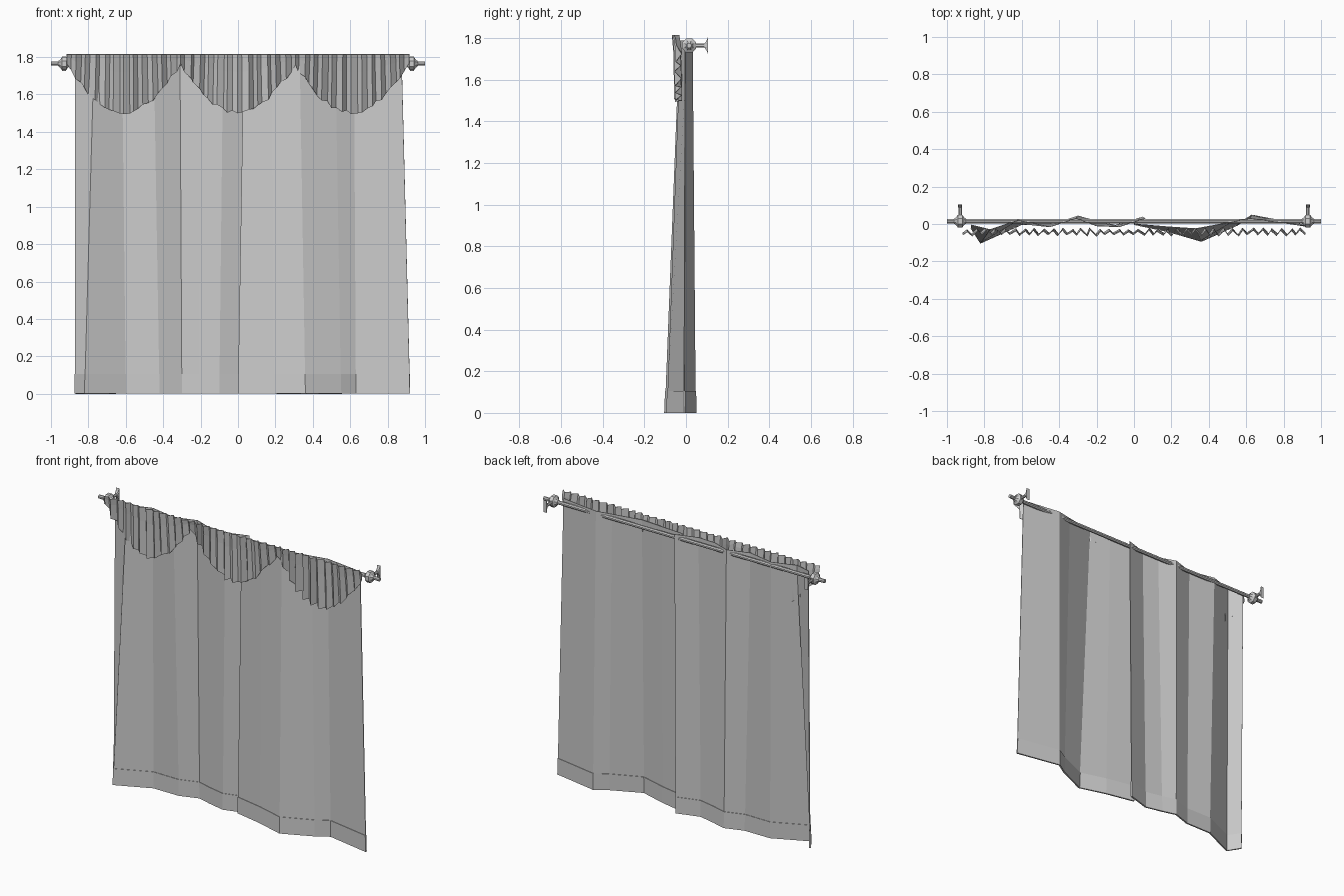
import bpy, bmesh, math, random
from mathutils import Vector

if "Cube" in bpy.data.objects:
    bpy.data.objects.remove(bpy.data.objects["Cube"])

random.seed(4)


def mesh_object(name, verts, faces):
    me = bpy.data.meshes.new(name)
    me.from_pydata(verts, [], faces)
    me.update()
    ob = bpy.data.objects.new(name, me)
    bpy.context.collection.objects.link(ob)
    return ob


def sheet(name, rows, thickness=0.0, offset=0.0):
    n = len(rows[0])
    faces = [(r * n + i, r * n + i + 1, (r + 1) * n + i + 1, (r + 1) * n + i)
             for r in range(len(rows) - 1) for i in range(n - 1)]
    ob = mesh_object(name, [p for row in rows for p in row], faces)
    if thickness:
        m = ob.modifiers.new("thickness", 'SOLIDIFY')
        m.thickness, m.offset = thickness, offset
    return ob


def lathe(name, profile, origin, axis, sides=8):
    # profile holds (distance along axis, radius) pairs
    q = Vector(axis).to_track_quat('Z', 'Y')
    verts, faces = [], []
    for d, r in profile:
        for k in range(sides):
            a = 2 * math.pi * (k + 0.5) / sides
            verts.append(Vector(origin) + q @ Vector((r * math.cos(a), r * math.sin(a), d)))
    for j in range(len(profile) - 1):
        for k in range(sides):
            k2 = (k + 1) % sides
            faces.append((j * sides + k, j * sides + k2, (j + 1) * sides + k2, (j + 1) * sides + k))
    faces.append(tuple(reversed(range(sides))))
    faces.append(tuple(range((len(profile) - 1) * sides, len(profile) * sides)))
    return mesh_object(name, verts, faces)


# Curtain panels: (bottom x, bottom y, top x, top y) at each fold
panels = {
    "left": [(-.87, -.02, -.87, -.005), (-.82, -.10, -.77, -.03), (-.60, .0, -.62, .02),
             (-.42, .0, -.45, -.015), (-.30, .04, -.31, .03), (-.21, .015, -.20, -.01),
             (-.10, -.01, -.08, -.015), (.05, .035, .06, .03)],
    "right": [(.0, .0, .03, -.005), (.19, -.04, .18, -.015), (.36, -.09, .33, -.025),
              (.55, -.005, .52, .01), (.63, .045, .62, .03), (.92, -.01, .875, -.005)],
}
TOP, HEM = 1.79, 0.105
for side, folds in panels.items():
    bottom = [(bx, by, 0) for bx, by, tx, ty in folds]
    top = [(tx, ty, TOP) for bx, by, tx, ty in folds]
    mid = [tuple(Vector(b).lerp(Vector(t), HEM / TOP)) for b, t in zip(bottom, top)]
    sheet("curtain_" + side, [bottom, mid, top], 0.004)
    sheet("hem_" + side, [bottom, mid], 0.010)

# Pleated valance with three scallops
N = 72
rows = [[], [], []]
for i in range(N + 1):
    t = i / N
    x = -.915 + 1.83 * t
    jx = random.uniform(-.006, .006) if 0 < i < N else 0
    u = (t * 3) % 1 if i < N else 1
    drop = .055 + .255 * math.sin(math.pi * u) + random.uniform(-.008, .012)
    s = 1 if i % 2 else -1
    a = random.uniform(.007, .017)
    bx = x + .035 * (u - .5) * math.sin(math.pi * u)
    for row, k, y, amp in ((rows[0], 1, -.038, 1.1), (rows[1], .3, -.044, .9), (rows[2], 0, -.05, 1)):
        row.append((x + (bx - x) * k + jx, y + s * a * amp, 1.815 - drop * k))
sheet("valance", rows, 0.003)

# Rod
lathe("rod", [(-1, .012), (1, .012)], (0, .015, 1.765), (1, 0, 0))

# Brackets: faceted ball on the rod, arm and flared wall plate
for side, sx in (("left", -1), ("right", 1)):
    c = (sx * .93, .015, 1.765)
    lathe("ball_" + side, [(-.032, .014), (-.02, .024), (-.012, .037), (.012, .037),
                           (.02, .024), (.032, .014)], c, (1, 0, 0))
    arm = lathe("arm_" + side, [(0, .010), (.072, .010), (.082, .022), (.09, .042)],
                c, (0, 1, 0))
    for v in arm.data.vertices:
        if v.co.y > .09:
            v.co.x = c[0] + max(-.011, min(.011, v.co.x - c[0]))
